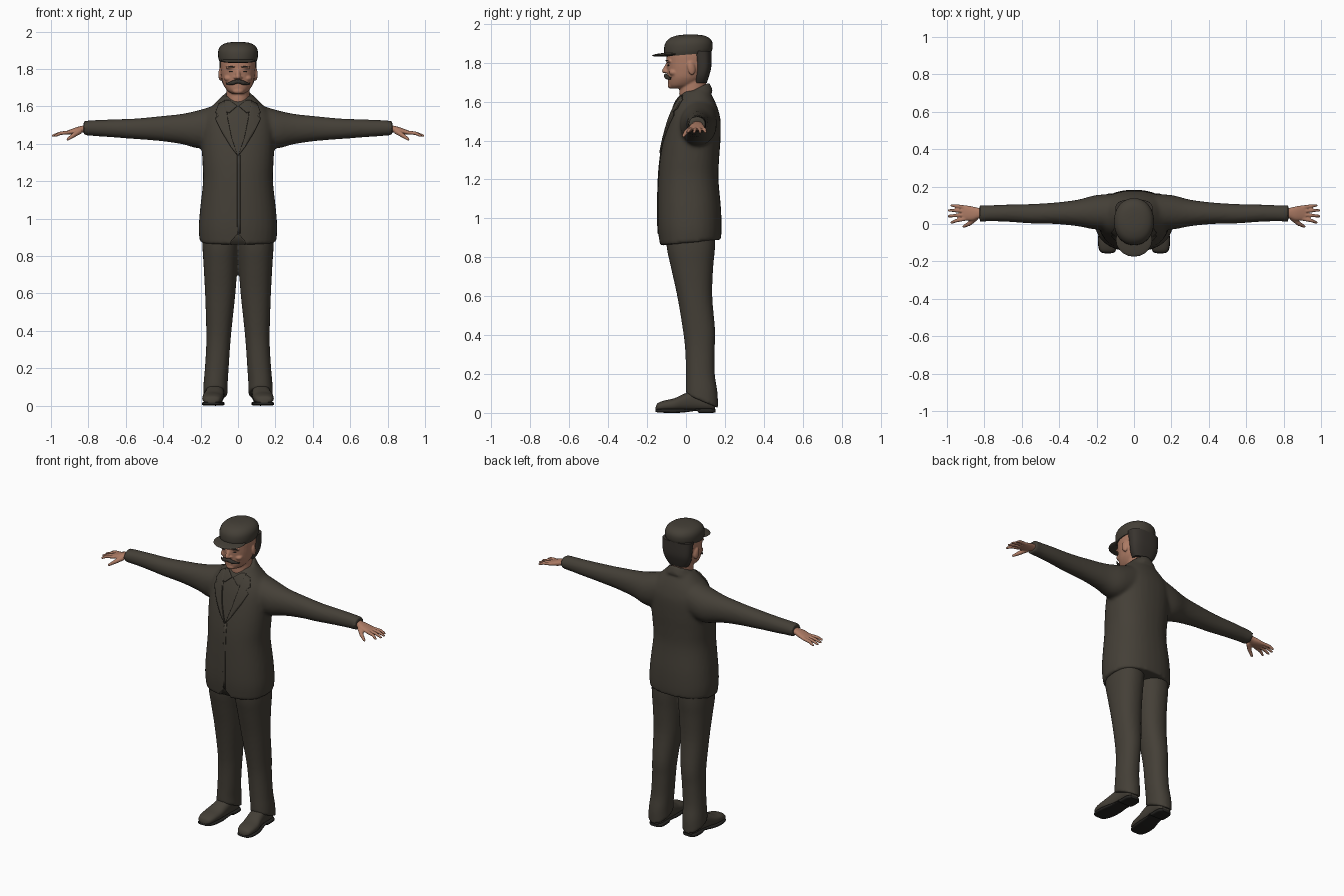
import bpy, bmesh, math
from mathutils import Vector, Matrix

cube = bpy.data.objects.get("Cube")
if cube:
    bpy.data.objects.remove(cube)


def material(name, rgb):
    m = bpy.data.materials.new(name)
    m.use_nodes = True
    m.diffuse_color = (*rgb, 1)
    bsdf = m.node_tree.nodes["Principled BSDF"]
    bsdf.inputs["Base Color"].default_value = (*rgb, 1)
    bsdf.inputs["Roughness"].default_value = 0.9
    return m


SUIT = material("dark brown wool", (0.058, 0.050, 0.038))
SKIN = material("skin", (0.42, 0.20, 0.13))
HAIR = material("dark hair", (0.040, 0.034, 0.028))
SOLE = material("black sole", (0.018, 0.017, 0.015))


def catmull(a, b, c, d, t):
    return [0.5 * (2 * q + (r - p) * t + (2 * p - 5 * q + 4 * r - s) * t * t
                   + (3 * q - p - 3 * r + s) * t ** 3) for p, q, r, s in zip(a, b, c, d)]


def loft(bm, axis, rings, n=2.3, steps=4, sides=32):
    """Rings are (position, low u, high u, low v, high v, tilt along v)."""
    rings = [list(r) + [0] * (6 - len(r)) for r in rings]
    fine = []
    for i in range(len(rings) - 1):
        quad = [rings[max(0, min(len(rings) - 1, i + k))] for k in (-1, 0, 1, 2)]
        fine += [catmull(*quad, s / steps) for s in range(steps)]
    fine.append(rings[-1])
    loops = []
    for w, u0, u1, v0, v1, tilt in fine:
        loop = []
        for k in range(sides):
            a = math.tau * k / sides
            c, s = math.cos(a), math.sin(a)
            du = math.copysign(abs(c) ** (2 / n), c) * (u1 - u0) / 2
            dv = math.copysign(abs(s) ** (2 / n), s) * (v1 - v0) / 2
            u, v, p = (u0 + u1) / 2 + du, (v0 + v1) / 2 + dv, w + tilt * dv
            loop.append(bm.verts.new({"Z": (u, v, p), "X": (p, u, v), "Y": (u, p, v)}[axis]))
        loops.append(loop)
    faces = [bm.faces.new(loops[0]), bm.faces.new(loops[-1])]
    for a, b in zip(loops, loops[1:]):
        faces += [bm.faces.new((a[k - 1], a[k], b[k], b[k - 1])) for k in range(sides)]
    bmesh.ops.recalc_face_normals(bm, faces=faces)


def ball(bm, loc, size, rot=(0, 0, 0)):
    m = Matrix.Translation(loc)
    for ax, ang in zip("XYZ", rot):
        m = m @ Matrix.Rotation(ang, 4, ax)
    bmesh.ops.create_uvsphere(bm, u_segments=20, v_segments=12, radius=1,
                              matrix=m @ Matrix.Diagonal((*size, 1)))


def limb(bm, p, q, r0, r1):
    p, q = Vector(p), Vector(q)
    m = Matrix.Translation((p + q) / 2) @ (q - p).to_track_quat("Z", "Y").to_matrix().to_4x4()
    bmesh.ops.create_cone(bm, cap_ends=True, segments=12, radius1=r0, radius2=r1,
                          depth=(q - p).length, matrix=m)
    ball(bm, q, (r1, r1, r1))


def mirror(bm):
    new = bmesh.ops.duplicate(bm, geom=bm.verts[:] + bm.edges[:] + bm.faces[:])["geom"]
    for v in new:
        if isinstance(v, bmesh.types.BMVert):
            v.co.x *= -1
    bmesh.ops.reverse_faces(bm, faces=[f for f in new if isinstance(f, bmesh.types.BMFace)])


def finish(name, bm, mat, voxel=0, relax=0):
    me = bpy.data.meshes.new(name)
    bm.to_mesh(me)
    bm.free()
    ob = bpy.data.objects.new(name, me)
    bpy.context.collection.objects.link(ob)
    me.materials.append(mat)
    bpy.ops.object.select_all(action="DESELECT")
    ob.select_set(True)
    bpy.context.view_layer.objects.active = ob
    bpy.ops.object.shade_smooth_by_angle(angle=math.radians(50))
    if voxel:
        r = ob.modifiers.new("Fuse", "REMESH")
        r.mode, r.voxel_size, r.use_smooth_shade = "VOXEL", voxel, True
        s = ob.modifiers.new("Relax", "SMOOTH")
        s.factor, s.iterations = 0.5, relax
    return ob


# Jacket: torso, sleeves and collar fused into one garment
bm = bmesh.new()
body = [(0.875, .205, -.135, .18, .1), (0.95, .21, -.145, .183), (1.05, .203, -.147, .18),
        (1.2, .187, -.143, .167), (1.3, .19, -.135, .17), (1.4, .195, -.118, .177),
        (1.5, .195, -.092, .178), (1.56, .175, -.07, .165), (1.61, .13, -.045, .145),
        (1.655, .085, -.01, .12)]
loft(bm, "Z", [(r[0], -r[1], r[1], *r[2:]) for r in body])
loft(bm, "Z", [(1.60, -.1, .1, -.045, .14, .6), (1.645, -.078, .078, -.035, .125, .55),
               (1.662, -.072, .072, -.03, .12, .5)], n=2)
for s in (1, -1):
    loft(bm, "X", [(s * x, *r) for x, *r in (
        (.08, -.03, .16, 1.40, 1.62), (.2, -.03, .155, 1.375, 1.582), (.3, -.012, .13, 1.398, 1.56),
        (.42, .0, .115, 1.415, 1.547), (.55, .003, .107, 1.425, 1.535), (.68, .012, .104, 1.435, 1.53),
        (.78, .014, .1, 1.442, 1.526), (.825, .01, .102, 1.445, 1.522))], n=2.1)
jacket = finish("jacket", bm, SUIT, 0.011, 4)

# Cutaway at the lower front of the jacket
bm = bmesh.new()
tri = [bm.verts.new((x, -.25, z)) for x, z in ((-.06, .80), (.06, .80), (.035, .88), (0, .92), (-.035, .88))]
face = bm.faces.new(tri)
ext = bmesh.ops.extrude_face_region(bm, geom=[face])["geom"]
bmesh.ops.translate(bm, vec=(0, .14, 0), verts=[v for v in ext if isinstance(v, bmesh.types.BMVert)])
bmesh.ops.recalc_face_normals(bm, faces=bm.faces)
cutter = finish("hem_cutter", bm, SUIT)
cutter.hide_render = True
cutter.hide_set(True)
cut = jacket.modifiers.new("Cutaway", "BOOLEAN")
cut.object, cut.operation = cutter, "DIFFERENCE"


def drape(name, outline, thickness, both=True):
    """Lay a thin cloth plate, outlined in x and z, on the jacket front."""
    bm = bmesh.new()
    bm.faces.new([bm.verts.new((x, -.4, z)) for x, z in outline])
    bmesh.ops.triangulate(bm, faces=bm.faces)
    bmesh.ops.subdivide_edges(bm, edges=bm.edges, cuts=7, use_grid_fill=True)
    if both:
        mirror(bm)
    for f in bm.faces:
        if f.normal.y > 0:
            f.normal_flip()
    ob = finish(name, bm, SUIT)
    w = ob.modifiers.new("Drape", "SHRINKWRAP")
    w.target, w.wrap_method, w.wrap_mode = jacket, "PROJECT", "ABOVE_SURFACE"
    w.use_project_y, w.use_negative_direction, w.use_positive_direction = True, False, True
    w.offset = thickness
    t = ob.modifiers.new("Thickness", "SOLIDIFY")
    t.thickness, t.offset = thickness, -1


drape("lapels", [(.002, 1.335), (.04, 1.385), (.085, 1.46), (.118, 1.53), (.10, 1.55),
                 (.118, 1.565), (.10, 1.61), (.072, 1.625), (.06, 1.56), (.035, 1.44)], .008)
drape("shirt_collar", [(.004, 1.60), (.045, 1.565), (.075, 1.57), (.07, 1.63), (.045, 1.63)], .006)
drape("front_overlap", [(-.004, .925), (.012, .92), (.012, 1.34), (-.004, 1.34)], .003, False)

# Trousers
bm = bmesh.new()
loft(bm, "Z", [(.06, .055, .187, .0, .165, -.42), (.12, .055, .184, .0, .162, -.2),
               (.2, .05, .177, .0, .148), (.32, .042, .17, -.004, .147), (.42, .033, .17, -.015, .15),
               (.6, .014, .176, -.045, .135), (.75, .003, .184, -.078, .14),
               (.86, -.005, .19, -.1, .15), (1.0, -.01, .185, -.1, .15)], n=2.2)
mirror(bm)
finish("trousers", bm, SUIT, 0.009, 3)

# Shoes
bm = bmesh.new()
loft(bm, "Y", [(-.156, .125, .155, .012, .03), (-.145, .1, .18, .01, .05), (-.11, .086, .19, .01, .064),
               (-.06, .08, .19, .01, .075), (-.01, .076, .178, .01, .098), (.05, .074, .168, .01, .12),
               (.12, .074, .165, .01, .11), (.148, .09, .15, .012, .09)], n=2.4)
mirror(bm)
finish("shoes", bm, SUIT)
bm = bmesh.new()
loft(bm, "Y", [(-.157, .125, .155, .006, .016), (-.147, .1, .182, .003, .02), (-.1, .084, .193, 0, .02),
               (-.04, .078, .188, 0, .02), (.02, .078, .172, .006, .02), (.055, .074, .168, .01, .022),
               (.07, .073, .168, 0, .022), (.13, .073, .166, 0, .022), (.152, .09, .15, .002, .02)], n=4)
mirror(bm)
finish("soles", bm, SOLE)

# Hands: palm, four fingers and thumb
bm = bmesh.new()
loft(bm, "X", [(.79, .03, .085, 1.46, 1.505), (.83, .03, .086, 1.46, 1.497), (.865, .018, .094, 1.452, 1.488),
               (.905, .02, .1, 1.448, 1.473), (.918, .024, .096, 1.45, 1.468)])
for base, knuckle, tip in ((.028, .018, .008), (.049, .046, .042), (.069, .072, .073), (.089, .096, .1)):
    reach = .99 if .04 < tip < .09 else .975
    limb(bm, (.9, base, 1.461), (.95, knuckle, 1.456), .0105, .0095)
    limb(bm, (.95, knuckle, 1.456), (reach, tip, 1.443), .0095, .007)
limb(bm, (.845, .035, 1.468), (.88, .002, 1.445), .016, .012)
limb(bm, (.88, .002, 1.445), (.91, -.013, 1.424), .012, .008)
mirror(bm)
finish("hands", bm, SKIN, 0.0045, 2)

# Head: skull, neck, nose, brow, chin and ears fused
bm = bmesh.new()
skull = [(1.668, .032, -.078, -.01), (1.685, .058, -.09, .05), (1.72, .08, -.094, .09),
         (1.76, .089, -.097, .112), (1.80, .093, -.1, .122), (1.85, .094, -.098, .124),
         (1.89, .08, -.07, .11)]
loft(bm, "Z", [(r[0], -r[1], r[1], r[2], r[3]) for r in skull], n=2.15)
loft(bm, "Z", [(1.56, -.07, .07, -.03, .11), (1.64, -.062, .062, -.035, .105),
               (1.74, -.062, .062, -.03, .1)], n=2)
limb(bm, (0, -.09, 1.8), (0, -.111, 1.758), .009, .013)
ball(bm, (0, -.078, 1.682), (.03, .016, .016))
for s in (1, -1):
    ball(bm, (s * .013, -.1, 1.754), (.009, .012, .008))
    ball(bm, (s * .036, -.085, 1.808), (.032, .016, .009))
    ball(bm, (s * .05, -.062, 1.75), (.025, .025, .018))
    ball(bm, (s * .094, .028, 1.772), (.010, .02, .036), (.15, 0, s * .3))
finish("head", bm, SKIN, 0.005, 2)

# Hair at the back, moustache, brows and eyes
bm = bmesh.new()
loft(bm, "Z", [(1.695, -.064, .064, .04, .106), (1.73, -.085, .085, .042, .118),
               (1.78, -.096, .096, .044, .13), (1.86, -.1, .1, .03, .131)], n=2.6)
finish("hair", bm, HAIR)
bm = bmesh.new()
limb(bm, (.0, -.105, 1.735), (.028, -.099, 1.726), .011, .012)
limb(bm, (.028, -.099, 1.726), (.058, -.082, 1.718), .012, .006)
limb(bm, (.058, -.082, 1.718), (.066, -.077, 1.727), .006, .003)
mirror(bm)
finish("moustache", bm, HAIR, 0.004, 1)
bm = bmesh.new()
ball(bm, (.038, -.097, 1.811), (.024, .006, .004), (0, 0, .3))
ball(bm, (.036, -.09, 1.787), (.014, .004, .0035), (0, 0, .3))
mirror(bm)
finish("brows_and_eyes", bm, HAIR)

# Flat cap with visor
bm = bmesh.new()
loft(bm, "Z", [(1.842, -.1, .1, -.108, .128, .08), (1.865, -.106, .106, -.113, .136, .05),
               (1.9, -.105, .105, -.108, .136, .02), (1.925, -.09, .09, -.085, .122),
               (1.939, -.062, .062, -.05, .095), (1.944, -.03, .03, -.015, .06)], n=2.15)
finish("cap", bm, SUIT)
bm = bmesh.new()
ball(bm, (0, -.085, 1.843), (.097, .09, .010), (.07, 0, 0))
finish("cap_visor", bm, SUIT)
